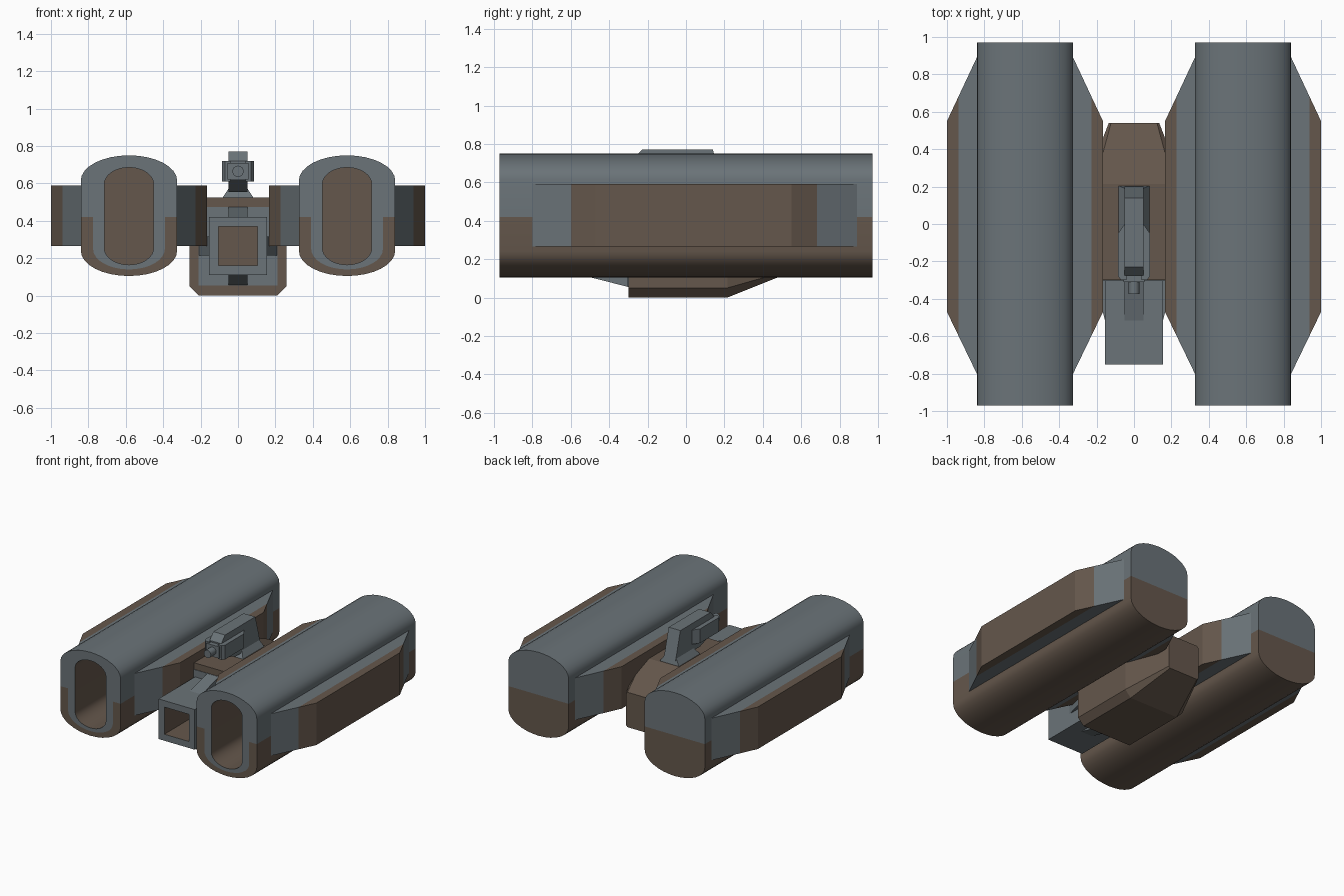
import bpy, bmesh, math
from mathutils import Matrix, Vector

if "Cube" in bpy.data.objects:
    bpy.data.objects.remove(bpy.data.objects["Cube"])


def material(name, rgb):
    m = bpy.data.materials.new(name)
    m.diffuse_color = (*rgb, 1)
    m.use_nodes = True
    m.node_tree.nodes["Principled BSDF"].inputs["Base Color"].default_value = m.diffuse_color
    return m


GREY = material("blue grey", (0.145, 0.172, 0.188))
BROWN = material("warm brown", (0.130, 0.096, 0.072))


def finish(name, bm, mats, rule=None, smooth=False):
    bmesh.ops.recalc_face_normals(bm, faces=bm.faces[:])
    if rule:
        for f in bm.faces:
            f.material_index = rule(f.calc_center_median(), f.normal)
    me = bpy.data.meshes.new(name)
    bm.to_mesh(me)
    bm.free()
    for m in mats:
        me.materials.append(m)
    ob = bpy.data.objects.new(name, me)
    bpy.context.collection.objects.link(ob)
    if smooth:
        bpy.ops.object.select_all(action='DESELECT')
        ob.select_set(True)
        bpy.context.view_layer.objects.active = ob
        bpy.ops.object.shade_smooth_by_angle(angle=math.radians(35))
    return ob


def loft(loops, cap_start=True, cap_end=True):
    """Skin a list of equally long point loops."""
    bm = bmesh.new()
    rings = [[bm.verts.new(p) for p in lp] for lp in loops]
    n = len(rings[0])
    for a, b in zip(rings, rings[1:]):
        for i in range(n):
            j = (i + 1) % n
            bm.faces.new((a[i], a[j], b[j], b[i]))
    if cap_start:
        bm.faces.new(rings[0])
    if cap_end:
        bm.faces.new(rings[-1])
    return bm, rings


def rect(w, z0, z1, y):
    return [(-w, y, z0), (w, y, z0), (w, y, z1), (-w, y, z1)]


def octagon(w, z0, z1, c, y):
    return [(-w + c, y, z0), (w - c, y, z0), (w, y, z0 + c), (w, y, z1 - c),
            (w - c, y, z1), (-w + c, y, z1), (-w, y, z1 - c), (-w, y, z0 + c)]


# ---- side pods: rounded hollow shells, brown below the waist line
PX, WAIST, N = 0.583, 0.42, 16


def pod_ring(cx, w, z0, z1, h, y):
    pts = [(cx + w, y, WAIST)]
    for i in range(N + 1):
        a = math.pi * i / N
        pts.append((cx + w * math.cos(a), y, z1 - h + h * math.sin(a)))
    pts.append((cx - w, y, WAIST))
    for i in range(N + 1):
        a = math.pi * (1 + i / N)
        pts.append((cx + w * math.cos(a), y, z0 + h + h * math.sin(a)))
    return pts


def pod_rule(cx):
    def rule(c, n):
        inside = abs(c.x - cx) < 0.135 and 0.16 < c.z < 0.69
        if c.y < -0.969:                       # front rim: grey inner band
            e = max(abs(c.x - cx) / 0.226, abs(c.z - 0.4275) / 0.304)
            u = abs(c.x - cx) / 0.2575
            low = c.z < WAIST
            return 1 if low and rim_outer(c, cx) else 0
        if inside and c.y < 0.9:
            return 1
        return 1 if c.z < WAIST else 0
    return rule


def rim_outer(c, cx):
    """True outside the grey band of the front rim."""
    u = (c.x - cx) / 0.192
    v = max(0, 0.25 - c.z) / 0.11
    return u * u + v * v > 1


# ---- pod side armour: slab with tapered ends, brown outer edge
def armour(name, cx, s):
    outline = [(0.20, -0.80), (0.2575, -0.80), (0.417, -0.47),
               (0.417, 0.55), (0.2575, 0.89), (0.20, 0.89)]
    bm, _ = loft([[(cx + s * o, y, z) for o, y in outline] for z in (0.265, 0.59)])
    bmesh.ops.bisect_plane(bm, geom=bm.verts[:] + bm.edges[:] + bm.faces[:],
                           plane_co=(cx + s * 0.355, 0, 0), plane_no=(1, 0, 0))
    finish(name, bm, [GREY, BROWN], lambda c, n: int(s * (c.x - cx) > 0.3555))


for side, s in (("left", -1), ("right", 1)):
    cx = s * PX
    spec = [(0.2575, 0.105, 0.75, 0.135, 0.97), (0.2575, 0.105, 0.75, 0.135, -0.97),
            (0.192, 0.14, 0.718, 0.11, -0.97), (0.132, 0.165, 0.685, 0.09, -0.97),
            (0.132, 0.165, 0.685, 0.09, -0.55)]
    bm, rings = loft([pod_ring(cx, *p) for p in spec], cap_start=False)
    back = rings[0]
    bm.faces.new(back[:N + 3])                 # upper back half
    bm.faces.new(back[N + 2:] + back[:1])      # lower back half
    finish(side + "_pod", bm, [GREY, BROWN], pod_rule(cx), smooth=True)
    armour(side + "_pod_outer_armour", cx, s)
    armour(side + "_pod_inner_armour", cx, -s)

# ---- central hull, tapering to the back
bm, _ = loft([octagon(0.26, 0.0, 0.525, 0.05, -0.30),
              octagon(0.26, 0.0, 0.525, 0.05, 0.215),
              octagon(0.135, 0.13, 0.40, 0.012, 0.54)])
finish("central_hull", bm, [BROWN])

# ---- grey plate on the hull front
bm, _ = loft([rect(0.21, 0.055, 0.475, -0.304), rect(0.21, 0.055, 0.475, -0.296)])
finish("hull_front_plate", bm, [GREY])

# ---- square snout with brown hollow
bm, _ = loft([rect(0.155, 0.11, 0.42, -0.29), rect(0.155, 0.11, 0.42, -0.75),
              rect(0.105, 0.16, 0.37, -0.75), rect(0.105, 0.16, 0.37, -0.45)])
finish("snout", bm, [GREY, BROWN],
       lambda c, n: int(c.y > -0.74 and abs(c.x) < 0.11 and 0.15 < c.z < 0.38))

# ---- four wedge braces around the snout
for i, name in enumerate(("top", "left", "bottom", "right")):
    rot = Matrix.Translation((0, 0, 0.265)) @ Matrix.Rotation(-math.pi / 2 * i, 4, 'Y')
    tri = [(-0.52, 0.154), (-0.30, 0.21), (-0.30, 0.14)]
    bm, _ = loft([[rot @ Vector((x, y, z)) for y, z in tri] for x in (-0.05, 0.05)])
    finish(name + "_snout_brace", bm, [GREY])

# ---- turret base, slab, side boxes and barrel
bm, _ = loft([[(-0.085, -0.06, 0.52), (0.085, -0.06, 0.52), (0.085, 0.205, 0.52), (-0.085, 0.205, 0.52)],
              [(-0.048, -0.02, 0.575), (0.048, -0.02, 0.575), (0.048, 0.19, 0.575), (-0.048, 0.19, 0.575)]])
finish("turret_base", bm, [GREY])

slab = [(-0.23, 0.77), (0.14, 0.77), (0.20, 0.555), (-0.10, 0.555), (-0.275, 0.615), (-0.275, 0.72)]
bm, _ = loft([[(x, y, z) for y, z in slab] for x in (-0.05, 0.05)])
finish("turret_slab", bm, [GREY])

for side, s in (("left", -1), ("right", 1)):
    box = [(0.04, -0.30), (0.07, -0.30), (0.085, -0.28), (0.085, -0.05), (0.05, 0.0), (0.04, 0.0)]
    bm, _ = loft([[(s * x, y, z) for x, y in box] for z in (0.61, 0.72)])
    finish(side + "_turret_box", bm, [GREY])

bm, _ = loft([rect(0.055, 0.62, 0.71, -0.27), rect(0.055, 0.62, 0.71, -0.31)])
finish("barrel_mount", bm, [GREY])


def circle(r, y):
    return [(r * math.cos(a), y, 0.665 + r * math.sin(a))
            for a in (math.tau * k / 16 for k in range(16))]


bm, _ = loft([circle(0.03, -0.30), circle(0.03, -0.375)])
finish("barrel", bm, [GREY], smooth=True)
